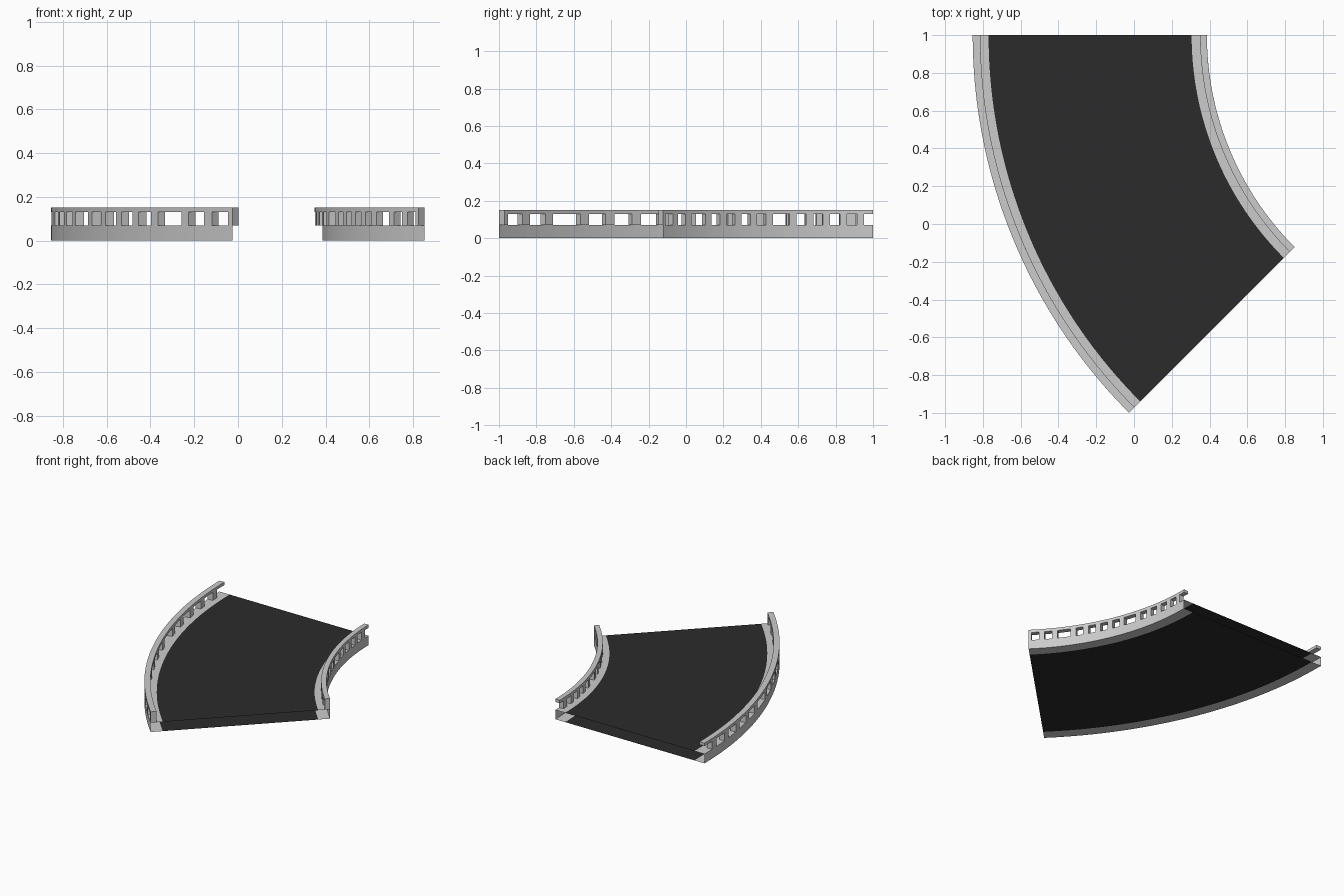
import bpy, bmesh
from math import sin, cos, radians

if "Cube" in bpy.data.objects:
    bpy.data.objects.remove(bpy.data.objects["Cube"])

# Shared arc: a 45 degree bend around a centre beyond the right edge
CX, CY, SWEEP = 1.974, 1.0, 45.0
DECK, GAP_TOP, TOP = 0.07, 0.13, 0.152
R_OUT, R_IN = 2.828, 1.588           # outermost and innermost faces
ROAD_OUT, ROAD_IN = 2.744, 1.669     # edges of the dark road


def point(r, z, deg):
    t = radians(deg)
    return (CX - r * cos(t), CY - r * sin(t), z)


def sweep(bm, profile, a0, a1, steps, closed=False):
    """Sweep an (r, z) profile around the bend; closed profiles get end caps."""
    rings = [[bm.verts.new(point(r, z, a0 + (a1 - a0) * i / steps)) for r, z in profile]
             for i in range(steps + 1)]
    n = len(profile)
    for a, b in zip(rings, rings[1:]):
        for j in range(n if closed else n - 1):
            k = (j + 1) % n
            bm.faces.new((a[j], a[k], b[k], b[j]))
    if closed:
        bm.faces.new(rings[0][::-1])
        bm.faces.new(rings[-1])


def box(r0, r1, z0, z1):
    return [(r0, z1), (r1, z1), (r1, z0), (r0, z0)]


def finish(bm, name, material=None):
    mesh = bpy.data.meshes.new(name)
    bm.to_mesh(mesh)
    bm.free()
    obj = bpy.data.objects.new(name, mesh)
    bpy.context.collection.objects.link(obj)
    if material:
        mesh.materials.append(material)


asphalt = bpy.data.materials.new("asphalt")
asphalt.diffuse_color = (0.024, 0.024, 0.024, 1)
asphalt.use_nodes = True
asphalt.node_tree.nodes["Principled BSDF"].inputs["Base Color"].default_value = asphalt.diffuse_color

# Road: top and underside sheets, open at both ends
bm = bmesh.new()
sweep(bm, [(ROAD_IN, DECK), (ROAD_OUT, DECK)], 0, SWEEP, 45)
sweep(bm, [(ROAD_OUT, 0), (ROAD_IN, 0)], 0, SWEEP, 45)
finish(bm, "road", asphalt)

# Curbs: channel-shaped strips along both sides, open at the ends
curbs = {
    "outer_curb": [(ROAD_OUT, DECK), (R_OUT, DECK), (R_OUT, 0), (ROAD_OUT, 0)],
    "inner_curb": [(ROAD_IN, 0), (R_IN, 0), (R_IN, DECK), (ROAD_IN, DECK)],
}
for name, profile in curbs.items():
    bm = bmesh.new()
    sweep(bm, profile, 0, SWEEP, 45)
    finish(bm, name)

# Parapets: groups of five posts every 18 degrees, wide openings between groups
post_angles = [18 * k + 2.4 + 3.3 * i for k in range(3) for i in range(5)]
for side, r0, r1, width in (("outer", 2.787, R_OUT, 1.1), ("inner", R_IN, 1.624, 1.4)):
    bm = bmesh.new()
    sweep(bm, box(r0, r1, GAP_TOP, TOP), 0, SWEEP, 45, closed=True)
    finish(bm, side + "_handrail")

    bm = bmesh.new()
    for a in post_angles:
        if a < SWEEP + 0.01:
            sweep(bm, box(r0, r1, DECK, GAP_TOP), a - width / 2,
                  min(a + width / 2, SWEEP), 1, closed=True)
    finish(bm, side + "_posts")
